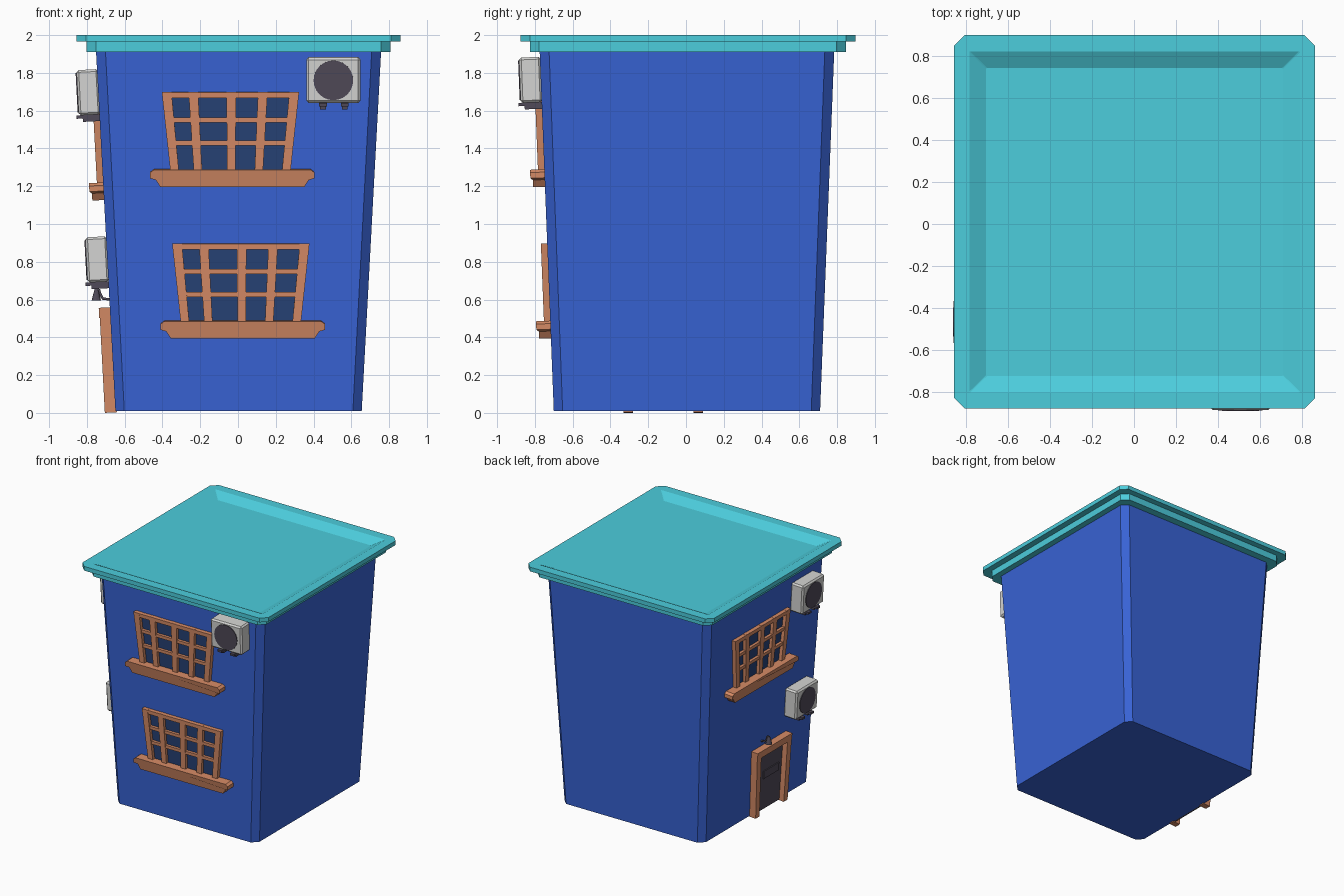
import bpy, bmesh, math
from mathutils import Matrix, Vector

if "Cube" in bpy.data.objects:
    bpy.data.objects.remove(bpy.data.objects["Cube"])


def mat(name, r, g, b):
    m = bpy.data.materials.new(name)
    lin = [((c / 255 + 0.055) / 1.055) ** 2.4 for c in (r, g, b)]
    m.diffuse_color = (*lin, 1)
    m.use_nodes = True
    m.node_tree.nodes["Principled BSDF"].inputs["Base Color"].default_value = m.diffuse_color
    return m


BLUE = mat("wall blue", 56, 99, 213)
TEAL = mat("roof teal", 76, 205, 220)
WOOD = mat("orange wood", 212, 138, 101)
GLASS = mat("navy glass", 39, 66, 118)
GREY = mat("light grey", 212, 212, 210)
DARK = mat("dark grey", 80, 74, 88)


def finish(name, bm, material):
    bmesh.ops.recalc_face_normals(bm, faces=bm.faces)
    me = bpy.data.meshes.new(name)
    bm.to_mesh(me)
    bm.free()
    me.materials.append(material)
    ob = bpy.data.objects.new(name, me)
    bpy.context.collection.objects.link(ob)
    return ob


def loft(name, rings, material):
    """Stack of chamfered rectangles: (half x, half y, chamfer, z)."""
    bm = bmesh.new()
    loops = []
    for a, b, c, z in rings:
        pts = [(a, b - c), (a - c, b), (c - a, b), (-a, b - c),
               (-a, c - b), (c - a, -b), (a - c, -b), (a, c - b)]
        loops.append([bm.verts.new((x, y, z)) for x, y in pts])
    for p, q in zip(loops, loops[1:]):
        for i in range(8):
            j = (i + 1) % 8
            bm.faces.new((p[i], p[j], q[j], q[i]))
    bm.faces.new(loops[0])
    bm.faces.new(loops[-1])
    return finish(name, bm, material)


def wall(side, pos, z):
    """Frame on a leaning wall: local x along it, y outward, z up it."""
    if side == "front":
        s = 0.0395
        u, n, v = Vector((1, 0, 0)), Vector((0, -1, -s)), Vector((0, -s, 1))
        o = Vector((pos, -0.70 - s * z, z))
    else:
        s = 0.0526
        u, n, v = Vector((0, -1, 0)), Vector((-1, 0, -s)), Vector((-s, 0, 1))
        o = Vector((-0.65 - s * z, pos, z))
    m = Matrix((u, n.normalized(), v.normalized())).transposed().to_4x4()
    m.translation = o
    return m


def boxes(name, m, items, material, flare=0.0):
    """Boxes (u0, u1, n0, n1, v0, v1), widening upwards by flare."""
    bm = bmesh.new()
    for u0, u1, n0, n1, v0, v1 in items:
        c = [[bm.verts.new(m @ Vector((u * (1 + flare * v), n, v)))
              for u, n in ((u0, n0), (u1, n0), (u1, n1), (u0, n1))] for v in (v0, v1)]
        for i in range(4):
            j = (i + 1) % 4
            bm.faces.new((c[0][i], c[0][j], c[1][j], c[1][i]))
        bm.faces.new(c[0])
        bm.faces.new(c[1])
    return finish(name, bm, material)


def window(tag, side, pos, z, sill_shift):
    m = wall(side, pos, z)
    f, h, w, t = 0.34, 0.42, 0.318, 0.033
    boxes(tag + "_panes", m, [(-w + .02, w - .02, -.004, .005, .005, h - .01)], GLASS, f)
    bars = [(-w, -w + .045, -.01, t, 0, h), (w - .045, w, -.01, t, 0, h)]
    bars += [(u - .022, u + .022, -.01, t - .003, 0, h) for u in (-.172, .004, .15)]
    bars += [(-w + .01, w - .01, -.01, t - .006, v - .013, v + .013) for v in (.15, .272)]
    bars += [(-w + .002, w - .002, -.01, t - .001, h - .032, h - .001)]
    boxes(tag + "_frame", m, bars, WOOD, f)
    # stepped sill with a tapered lower moulding
    bm = bmesh.new()
    sm = m @ Matrix.Translation((sill_shift, 0, 0))
    outline = [(.415, .01), (.435, -.005), (.435, -.035), (.405, -.045), (.38, -.083)]
    outline += [(-u, v) for u, v in reversed(outline)]
    back = [bm.verts.new(sm @ Vector((u, -.01, v))) for u, v in outline]
    front = [bm.verts.new(sm @ Vector((u, .075 if v > -.04 else .062, v))) for u, v in outline]
    for i in range(10):
        j = (i + 1) % 10
        bm.faces.new((back[i], back[j], front[j], front[i]))
    bm.faces.new(back)
    bm.faces.new(front)
    finish(tag + "_sill", bm, WOOD)


def air_unit(tag, side, pos, z):
    m = wall(side, pos, z)
    ob = boxes(tag + "_case", m, [(-.143, .143, -.005, .11, -.12, .12)], GREY)
    b = ob.modifiers.new("edge", "BEVEL")
    b.width, b.segments = .012, 1
    # round fan on the face
    bm = bmesh.new()
    bmesh.ops.create_cone(bm, cap_ends=True, segments=24, radius1=.105, radius2=.105, depth=.012,
                          matrix=m @ Matrix.Translation((0, .109, 0)) @ Matrix.Rotation(math.pi / 2, 4, "X"))
    finish(tag + "_fan", bm, DARK)
    # two support feet
    feet = []
    for u in (-.055, .06):
        feet += [(u - .02, u + .02, -.01, .122, -.137, -.119),
                 (u - .015, u + .015, -.01, .09, -.155, -.137)]
    boxes(tag + "_feet", m, feet, DARK)


# Tapered body and basin roof
loft("building_body", [(.652, .705, .047, .01), (.755, .78, .05, 1.92)], BLUE).location = (.003, .005, 0)
loft("roof", [(.805, .837, .05, 1.91), (.805, .837, .05, 1.965), (.857, .887, .05, 1.965),
              (.857, .887, .05, 2.0), (.785, .81, .004, 2.0), (.705, .732, .004, 1.96)],
     TEAL).location = (.003, .01, 0)

# Windows and air conditioners
window("front_upper_window", "front", -.04, 1.28, .01)
window("front_lower_window", "front", .015, .478, .01)
window("left_window", "left", .082, 1.21, .005)
air_unit("front_air_unit", "front", .505, 1.765)
air_unit("left_upper_air_unit", "left", -.465, 1.70)
air_unit("left_lower_air_unit", "left", -.45, .815)

# Door on the left side
dm = wall("left", -.12, 0)
boxes("door_panel", dm, [(-.18, .18, -.004, .012, .01, .52)], DARK, .15)
boxes("door_plate", dm, [(-.07, .12, .01, .02, .275, .34)], DARK, .15)
boxes("door_frame", dm, [(-.21, -.16, -.01, .055, .003, .51), (.16, .21, -.01, .055, .003, .51),
                         (-.21, .21, -.01, .058, .505, .56)], WOOD, .15)

# Small lamp over the door
cu = bpy.data.curves.new("lamp_arm", "CURVE")
cu.dimensions = "3D"
cu.bevel_depth, cu.bevel_resolution = .008, 1
cu.use_fill_caps = True
sp = cu.splines.new("POLY")
path = [(-.67, -.02, .60), (-.715, -.02, .605), (-.73, -.02, .63), (-.735, -.02, .65), (-.75, -.02, .655)]
sp.points.add(len(path) - 1)
for p, co in zip(sp.points, path):
    p.co = (*co, 1)
cu.materials.append(DARK)
bpy.context.collection.objects.link(bpy.data.objects.new("lamp_arm", cu))
bm = bmesh.new()
bmesh.ops.create_cone(bm, cap_ends=True, segments=10, radius1=.026, radius2=.01, depth=.06,
                      matrix=Matrix.Translation((-.75, -.02, .625)))
finish("lamp_shade", bm, DARK)
